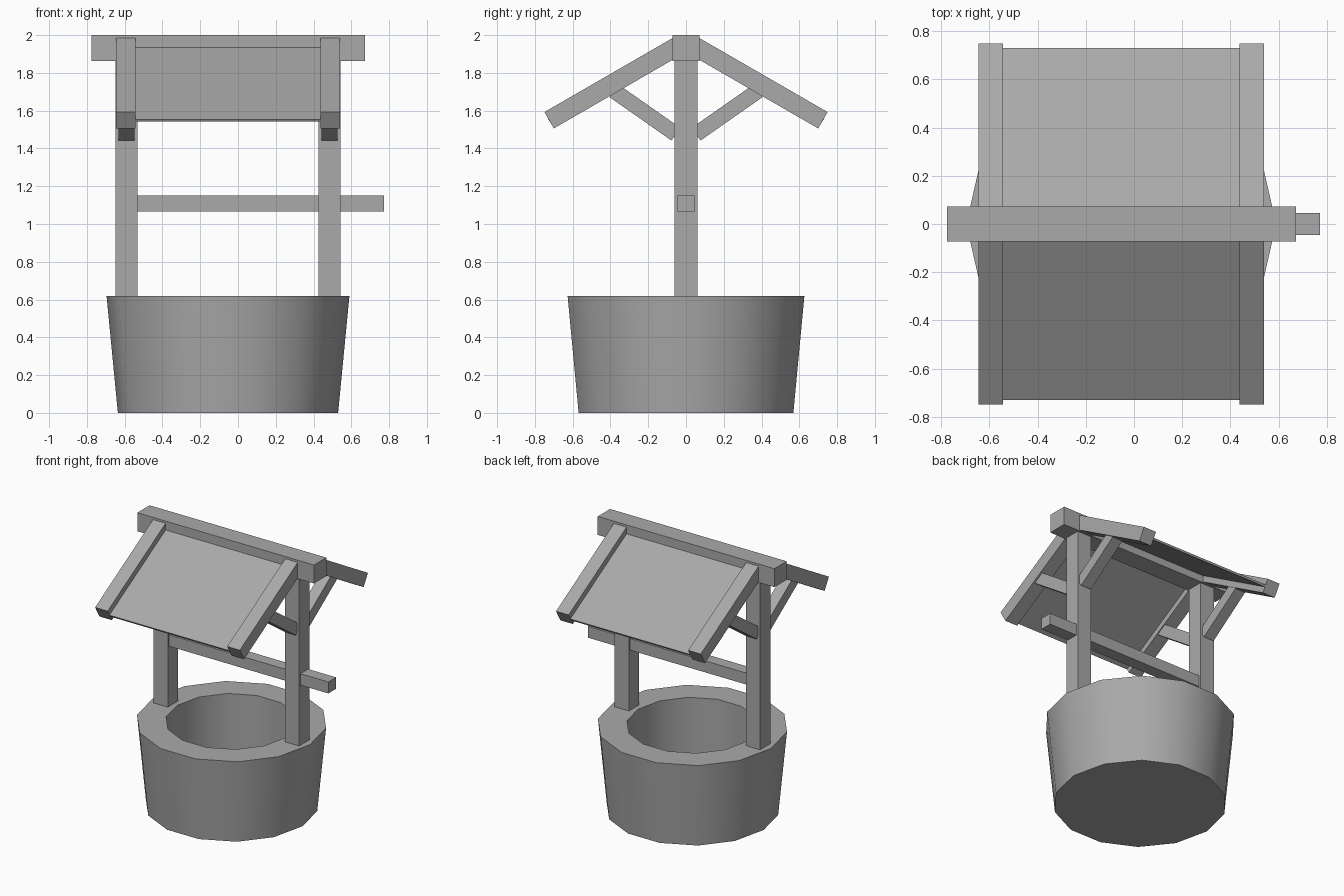
import bpy, bmesh, math
from mathutils import Vector

cube = bpy.data.objects.get("Cube")
if cube:
    bpy.data.objects.remove(cube, do_unlink=True)

GREY = (0.4, 0.4, 0.4, 1)
grey = bpy.data.materials.new("plain_grey")
grey.use_nodes = True
grey.diffuse_color = GREY
grey.node_tree.nodes["Principled BSDF"].inputs["Base Color"].default_value = GREY

CENTRE = -0.053          # x of the basin and frame
POST_X = 0.538           # post distance from that centre
PITCH = math.radians(30)


def finish(name, bm):
    bmesh.ops.recalc_face_normals(bm, faces=bm.faces)
    mesh = bpy.data.meshes.new(name)
    bm.to_mesh(mesh)
    bm.free()
    obj = bpy.data.objects.new(name, mesh)
    bpy.context.collection.objects.link(obj)
    mesh.materials.append(grey)
    return obj


def box(name, low, high):
    bm = bmesh.new()
    bmesh.ops.create_cube(bm, size=1)
    for v in bm.verts:
        v.co = [l + (c + 0.5) * (h - l) for l, h, c in zip(low, high, v.co)]
    return finish(name, bm)


def sloped(name, x0, x1, start, angle, length, thick, side):
    """Beam in the yz plane; start is the (y, z) of its upper inner corner."""
    along = Vector((math.cos(angle), math.sin(angle)))
    down = Vector((math.sin(angle), -math.cos(angle))) * thick
    a = Vector(start)
    b = a + along * length
    corners = [a, b, b + down, a + down]
    bm = bmesh.new()
    rings = [[bm.verts.new((x, side * p.x, p.y)) for p in corners] for x in (x0, x1)]
    for ring in rings:
        bm.faces.new(ring)
    for i in range(4):
        j = (i + 1) % 4
        bm.faces.new((rings[0][i], rings[0][j], rings[1][j], rings[1][i]))
    return finish(name, bm)


# Hollow tapered basin with fourteen sides
SIDES = 14
profile = [(0.583, 0), (0.643, 0.62), (0.445, 0.62), (0.445, 0.05)]
bm = bmesh.new()
rings = []
for r, z in profile:
    turns = [math.tau * i / SIDES for i in range(SIDES)]
    rings.append([bm.verts.new((CENTRE + r * math.cos(t), r * math.sin(t), z)) for t in turns])
for lower, upper in zip(rings, rings[1:]):
    for i in range(SIDES):
        j = (i + 1) % SIDES
        bm.faces.new((lower[i], lower[j], upper[j], upper[i]))
bm.faces.new(rings[0])
bm.faces.new(rings[-1])
basin = finish("basin", bm)
bpy.ops.object.select_all(action="DESELECT")
basin.select_set(True)
bpy.context.view_layer.objects.active = basin
bpy.ops.object.shade_smooth_by_angle(angle=math.radians(30))

# Ridge and winding bar
box("ridge_beam", (-0.775, -0.072, 1.863), (0.673, 0.072, 2.0))
box("winding_bar", (-0.56, -0.045, 1.065), (0.772, 0.045, 1.15))

# Posts, with rafters and braces on both slopes
for label, sign in (("right", -1), ("left", 1)):
    x = CENTRE + sign * POST_X
    rx = CENTRE + sign * 0.49
    outer = CENTRE + sign * 0.593
    box(f"{label}_post", (x - 0.058, -0.06, 0.6), (x + 0.058, 0.06, 1.9))
    for face, side in (("front", -1), ("back", 1)):
        sloped(f"{label}_{face}_rafter", rx, outer, (0.07, 1.985), -PITCH, 0.785, 0.1, side)
        sloped(f"{label}_{face}_brace", x - 0.042, x + 0.042, (0.03, 1.509),
               math.radians(35), 0.40, 0.082, side)

# Thin roof panels set between the rafters
for face, side in (("front", -1), ("back", 1)):
    sloped(f"{face}_roof_panel", CENTRE - 0.49, CENTRE + 0.49, (0.06, 1.941),
           -PITCH, 0.773, 0.015, side)
